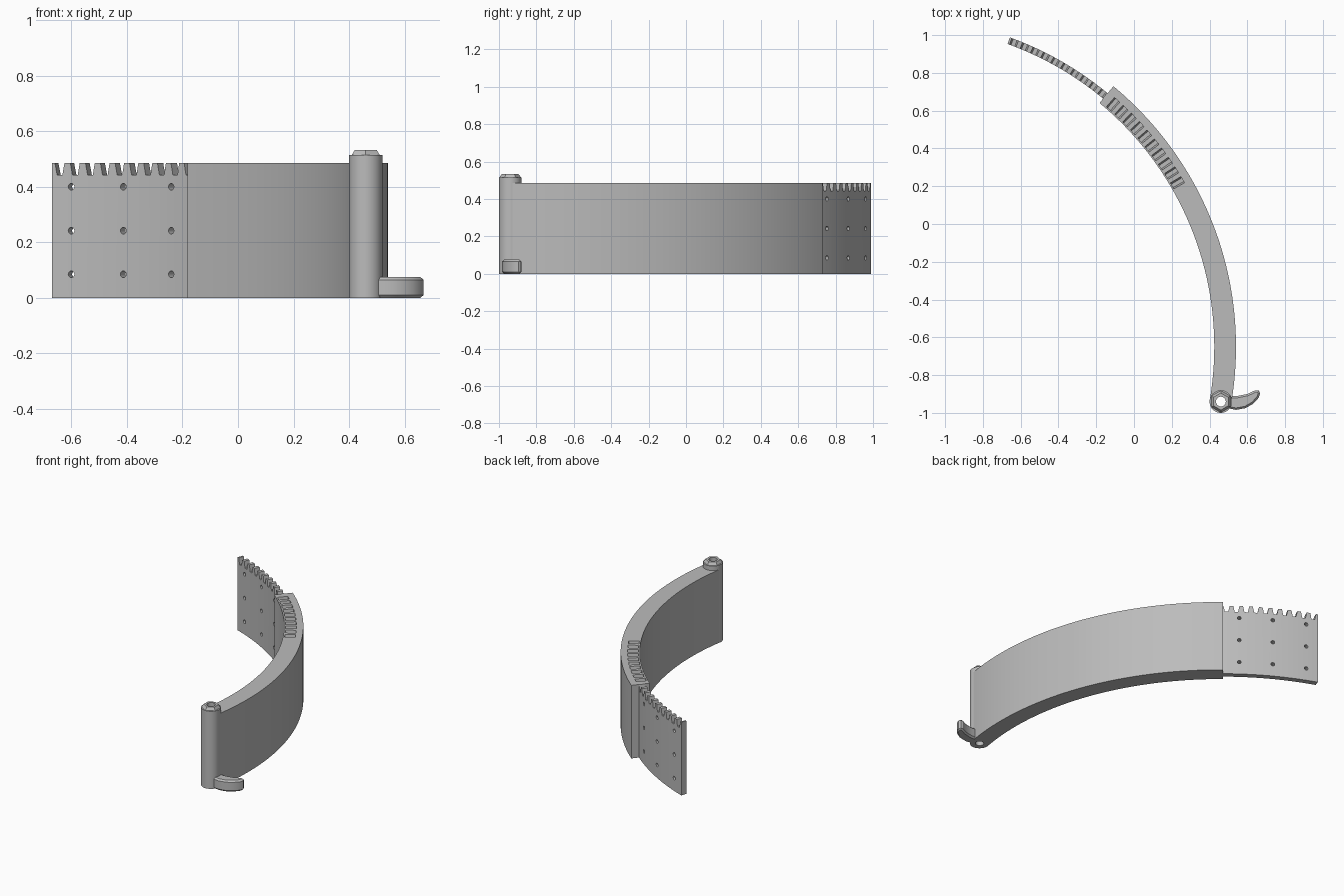
import bpy, bmesh
from math import radians, cos, sin, pi
from mathutils import Matrix, Vector

cube = bpy.data.objects.get("Cube")
if cube:
    bpy.data.objects.remove(cube)

CX, CY = -1.25, -0.65          # centre shared by all curved walls
PIN = Vector((0.46, -0.94, 0))
HEIGHT = 0.485
PIN_ANGLE, BODY_END, STRIP_END = -9.6, 50.4, 70.1

grey = bpy.data.materials.new("plain grey")
grey.use_nodes = True
grey.diffuse_color = (0.5, 0.5, 0.5, 1)
grey.node_tree.nodes["Principled BSDF"].inputs["Base Color"].default_value = (0.5, 0.5, 0.5, 1)


def make_object(name, bm):
    bmesh.ops.recalc_face_normals(bm, faces=bm.faces)
    mesh = bpy.data.meshes.new(name)
    bm.to_mesh(mesh)
    bm.free()
    mesh.materials.append(grey)
    obj = bpy.data.objects.new(name, mesh)
    bpy.context.collection.objects.link(obj)
    return obj


def polar(r, angle, z):
    a = radians(angle)
    return (CX + r * cos(a), CY + r * sin(a), z)


def curved_wall(name, r0, r1, a0, a1, steps):
    """Sweep a rectangular section around the shared centre."""
    bm = bmesh.new()
    rings = []
    for i in range(steps + 1):
        a = a0 + (a1 - a0) * i / steps
        section = ((r0, 0), (r1, 0), (r1, HEIGHT), (r0, HEIGHT))
        rings.append([bm.verts.new(polar(r, a, z)) for r, z in section])
    for p, q in zip(rings, rings[1:]):
        for k in range(4):
            n = (k + 1) % 4
            bm.faces.new((p[k], p[n], q[n], q[k]))
    bm.faces.new(rings[0])
    bm.faces.new(rings[-1])
    return make_object(name, bm)


def tooth_gaps(name, r0, r1, first, count):
    """Tapered wedges that leave rack teeth when cut away."""
    bm = bmesh.new()
    for i in range(count):
        a = first + 2 * i
        section = ((-0.35, 0.443), (0.35, 0.443), (0.75, 0.505), (-0.75, 0.505))
        ends = [[bm.verts.new(polar(r, a + d, z)) for d, z in section] for r in (r0, r1)]
        for e in ends:
            bm.faces.new(e)
        for k in range(4):
            n = (k + 1) % 4
            bm.faces.new((ends[0][k], ends[0][n], ends[1][n], ends[1][k]))
    return make_object(name, bm)


def bore_cutter():
    bm = bmesh.new()
    bmesh.ops.create_cone(bm, cap_ends=True, segments=24, radius1=0.026, radius2=0.026,
                          depth=2, matrix=Matrix.Translation(PIN))
    return make_object("bore_cutter", bm)


def hole_cutter():
    """Three rows of three radial holes."""
    bm = bmesh.new()
    for angle in (53.7, 60.6, 67.6):
        for z in (0.085, 0.242, 0.4):
            m = (Matrix.Translation(polar(1.722, angle, z))
                 @ Matrix.Rotation(radians(angle), 4, 'Z') @ Matrix.Rotation(pi / 2, 4, 'Y'))
            bmesh.ops.create_cone(bm, cap_ends=True, segments=16, radius1=0.012,
                                  radius2=0.012, depth=0.2, matrix=m)
    return make_object("hole_cutter", bm)


def finish(obj, *cutters):
    """Bake the cuts, remove the cutters and smooth the curved faces."""
    for c in cutters:
        mod = obj.modifiers.new("cut", 'BOOLEAN')
        mod.operation = 'DIFFERENCE'
        mod.solver = 'EXACT'
        mod.object = c
    deps = bpy.context.evaluated_depsgraph_get()
    deps.update()
    baked = bpy.data.meshes.new_from_object(obj.evaluated_get(deps))
    obj.modifiers.clear()
    obj.data = baked
    for c in cutters:
        bpy.data.objects.remove(c)
    bpy.ops.object.select_all(action='DESELECT')
    obj.select_set(True)
    bpy.context.view_layer.objects.active = obj
    bpy.ops.object.shade_smooth_by_angle(angle=radians(30))


# Thick curved body with a row of tooth pockets in its top
body = curved_wall("curved_body", 1.675, 1.79, PIN_ANGLE, BODY_END, 48)
finish(body, tooth_gaps("pocket_cutter", 1.684, 1.748, 30.4, 10), bore_cutter())

# Thin toothed strip sticking out of the body end
strip = curved_wall("toothed_strip", 1.705, 1.742, BODY_END - 0.05, STRIP_END, 20)
finish(strip, tooth_gaps("gap_cutter", 1.6, 1.85, 51.1, 10), hole_cutter())

# Hinge barrel, and its six-sided cap
for name, sides, low, high, z0, z1 in (("hinge_barrel", 40, 0.06, 0.06, 0, 0.515),
                                       ("hinge_cap", 6, 0.058, 0.045, 0.515, 0.533)):
    bm = bmesh.new()
    bmesh.ops.create_cone(bm, cap_ends=True, segments=sides, radius1=low, radius2=high,
                          depth=z1 - z0,
                          matrix=Matrix.Translation(PIN + Vector((0, 0, (z0 + z1) / 2))))
    finish(make_object(name, bm), bore_cutter())

# Curved finger lever at the foot of the hinge
outline = ((0.495, -0.975), (0.54, -0.984), (0.59, -0.975), (0.63, -0.952), (0.66, -0.92),
           (0.668, -0.895), (0.66, -0.882), (0.643, -0.88), (0.6, -0.9), (0.55, -0.91),
           (0.5, -0.91))
bm = bmesh.new()
base = bm.faces.new([bm.verts.new((x, y, 0)) for x, y in outline])
top = bmesh.ops.extrude_face_region(bm, geom=[base])["geom"]
bmesh.ops.translate(bm, vec=(0, 0, 0.075), verts=[v for v in top if isinstance(v, bmesh.types.BMVert)])
lever = make_object("finger_lever", bm)
bevel = lever.modifiers.new("chamfer", 'BEVEL')
bevel.width = 0.01
bevel.segments = 1
bevel.limit_method = 'ANGLE'
bevel.angle_limit = radians(60)
finish(lever)
